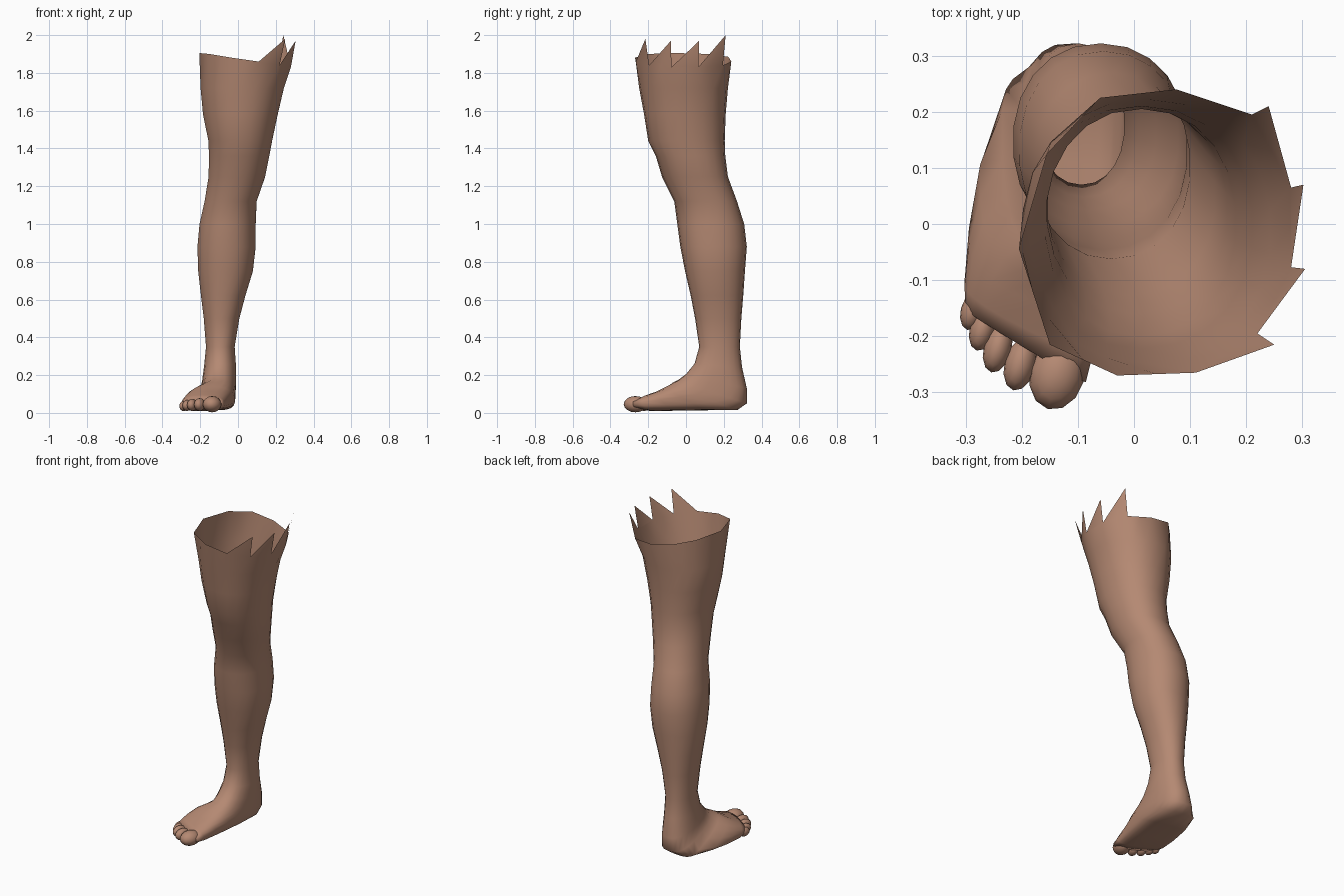
import bpy, bmesh, math
from mathutils import Matrix

skin = bpy.data.materials.new("skin")
skin.diffuse_color = (0.46, 0.25, 0.17, 1)
N = 22

# torn top edge: eleven corners, then the tips of the four spikes
RIM = [(.11, -.265, 1.86), (.22, -.195, 1.84), (.28, -.077, 1.83), (.28, .065, 1.83),
       (.21, .195, 1.84), (.075, .24, 1.86), (-.06, .225, 1.885), (-.155, .125, 1.9),
       (-.205, -.045, 1.905), (-.15, -.215, 1.9), (-.03, -.27, 1.88)]
TIPS = [(.25, -.215, 1.98), (.305, -.08, 1.97), (.302, .07, 1.97), (.24, .21, 2.0)]

# level leg sections: z, xmin, xmax, front y, back y
LEG = [(1.72, -.2, .245, -.248, .222), (1.58, -.187, .212, -.222, .21),
       (1.44, -.158, .182, -.2, .205), (1.36, -.155, .167, -.16, .208),
       (1.25, -.157, .145, -.127, .222), (1.12, -.178, .1, -.062, .27),
       (1.0, -.205, .095, -.046, .308), (.88, -.216, .095, -.03, .322),
       (.75, -.212, .08, -.005, .312), (.62, -.197, .04, .025, .303),
       (.5, -.182, .008, .048, .293), (.35, -.17, -.017, .07, .285)]

# tilting foot sections: xmin, xmax, front y/z, back y/z, squareness, skew, widening at the sole
FOOT = [(-.18, -.01, .045, .26, .297, .24, 2.1, 0, 0),
        (-.19, -.01, 0, .205, .322, .13, 2.3, 0, 0),
        (-.2, -.012, -.04, .175, .322, .05, 2.6, .05, .1),
        (-.235, -.015, -.07, .16, .27, .014, 3, .1, .3),
        (-.275, -.025, -.1, .14, .12, .014, 3, .2, .4),
        (-.295, -.05, -.14, .115, -.03, .012, 3, .35, .4),
        (-.303, -.072, -.19, .095, -.15, .01, 2.8, .5, .3),
        (-.3, -.085, -.222, .075, -.212, .018, 2.6, .6, .1)]


def section(x0, x1, fy, fz, by, bz, p=2.15, skew=0, wide=0):
    pts = []
    for i in range(N):
        a = math.radians(286 + i * 360 / N)
        c, s = math.cos(a), math.sin(a)
        u = math.copysign(abs(c) ** (2 / p), c)
        v = -math.copysign(abs(s) ** (2 / p), s)      # +1 front, -1 back
        v -= wide * (0.7 - 0.3 * u) * (1 - v * v)
        x = (x0 + x1) / 2 + u * (x1 - x0) / 2
        t = (v + 1) / 2
        pts.append((x, by + (fy - by) * t - skew * u * (x1 - x0) / 2, bz + (fz - bz) * t))
    return pts


def finish(bm, name):
    me = bpy.data.meshes.new(name)
    bm.to_mesh(me)
    bm.free()
    me.materials.append(skin)
    for f in me.polygons:
        f.use_smooth = True
    ob = bpy.data.objects.new(name, me)
    bpy.context.collection.objects.link(ob)
    return ob


# leg and foot: one loft from the rim to the toe line
rim = []
for i, a in enumerate(RIM):
    b = RIM[(i + 1) % len(RIM)]
    rim += [a, tuple((p + q) / 2 for p, q in zip(a, b))]
rings = [rim]
rings += [section(x0, x1, fy, z, by, z) for z, x0, x1, fy, by in LEG]
rings += [section(*f) for f in FOOT]
bm = bmesh.new()
loops = [[bm.verts.new(p) for p in r] for r in rings]
for up, lo in zip(loops, loops[1:]):
    for i in range(N):
        j = (i + 1) % N
        bm.faces.new((lo[i], lo[j], up[j], up[i]))
bm.faces.new(loops[-1][::-1])
# spikes of the torn edge
for i, t in enumerate(TIPS):
    r = loops[0]
    bm.faces.new((r[2 * i], r[2 * i + 1], r[2 * i + 2], bm.verts.new(t)))
finish(bm, "leg_and_foot")

# toes: centre, then half width, half length, half height
TOES = [("big_toe", -.137, -.268, .046, .049, .064, .043),
        ("second_toe", -.203, -.25, .044, .028, .048, .034),
        ("third_toe", -.243, -.222, .042, .025, .044, .032),
        ("fourth_toe", -.27, -.187, .039, .023, .04, .029),
        ("little_toe", -.288, -.155, .036, .021, .035, .027)]
for name, x, y, z, w, l, h in TOES:
    bm = bmesh.new()
    m = (Matrix.Translation((x, y, z)) @ Matrix.Rotation(math.radians(-15), 4, 'Z')
         @ Matrix.Diagonal((w, l, h, 1)))
    bmesh.ops.create_uvsphere(bm, u_segments=12, v_segments=8, radius=1, matrix=m)
    finish(bm, name)
